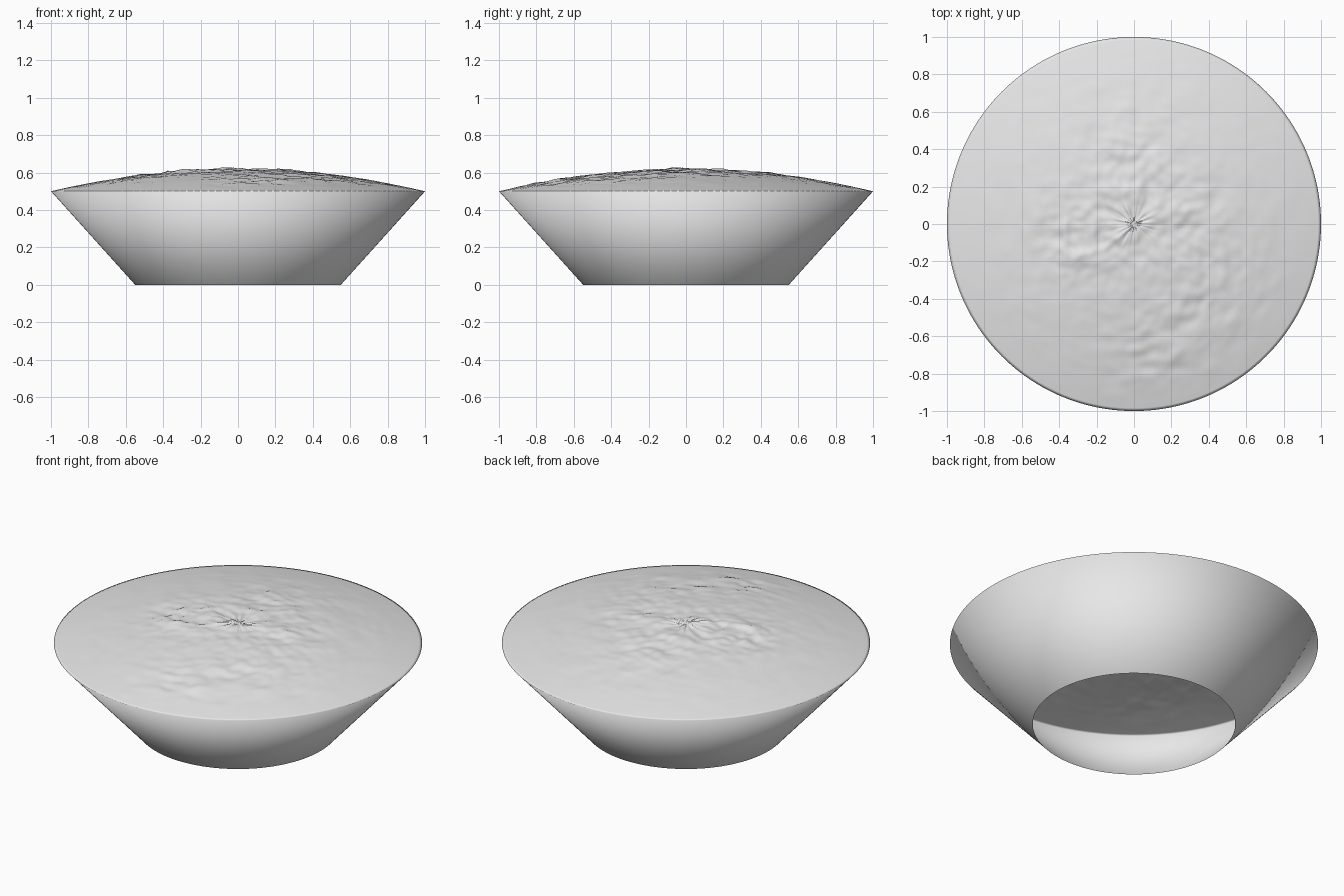
import bpy, bmesh, math
from mathutils import Vector, noise

cube = bpy.data.objects.get("Cube")
if cube:
    bpy.data.objects.remove(cube, do_unlink=True)

SEGMENTS, RINGS = 160, 64
FOOT_R, RIM_Z, DOME_H = 0.55, 0.5, 0.118

# Rough patches on the filling: x, y, radius, strength
PATCHES = [(-0.3, -0.08, 0.2, 1.0), (-0.05, 0.4, 0.22, 0.6),
           (0.1, -0.68, 0.22, 0.6), (0.42, -0.35, 0.26, 0.5),
           (0.3, 0.1, 0.2, 0.45), (0.0, 0.0, 0.2, 0.4)]


def roughness(x, y):
    total = 0.12
    for px, py, radius, strength in PATCHES:
        d = ((x - px) ** 2 + (y - py) ** 2) / radius ** 2
        total += strength * math.exp(-d)
    return min(total, 1.0)


def filling_height(r, angle):
    x, y = r * math.cos(angle), r * math.sin(angle)
    base = RIM_Z + DOME_H * (1 - r * r)
    broad = noise.noise(Vector((x * 8, y * 8, 2)))
    fine = noise.noise(Vector((x * 20, y * 20, 5)))
    lumps = 0.018 * roughness(x, y) * (broad + 0.7 * fine)
    # Fine radial creases around the centre
    crease = noise.noise(Vector((math.cos(angle) * 5, math.sin(angle) * 5, r * 4)))
    lumps += 0.009 * crease * min(r / 0.06, 1) * math.exp(-(r / 0.13) ** 2)
    return base + lumps * min(1, (1 - r) * 5)


def ring(bm, r, height):
    verts = []
    for i in range(SEGMENTS):
        a = math.tau * i / SEGMENTS
        verts.append(bm.verts.new((r * math.cos(a), r * math.sin(a), height(r, a))))
    return verts


# Open-bottomed flared wall and lumpy domed top in one smooth shell
bm = bmesh.new()
rings = [ring(bm, FOOT_R, lambda r, a: 0.0)]
rings += [ring(bm, k / RINGS, filling_height) for k in range(RINGS, 0, -1)]
for lower, upper in zip(rings, rings[1:]):
    for i in range(SEGMENTS):
        j = (i + 1) % SEGMENTS
        bm.faces.new((lower[i], lower[j], upper[j], upper[i]))
centre = bm.verts.new((0, 0, RIM_Z + DOME_H))
for i in range(SEGMENTS):
    bm.faces.new((rings[-1][i], rings[-1][(i + 1) % SEGMENTS], centre))
for face in bm.faces:
    face.smooth = True

mesh = bpy.data.meshes.new("filled_bowl")
bm.to_mesh(mesh)
bm.free()
bowl = bpy.data.objects.new("filled_bowl", mesh)
bpy.context.collection.objects.link(bowl)

# Plain grey
grey = bpy.data.materials.new("light_grey")
grey.use_nodes = True
grey.diffuse_color = (0.8, 0.8, 0.8, 1)
grey.node_tree.nodes["Principled BSDF"].inputs["Base Color"].default_value = (0.8, 0.8, 0.8, 1)
mesh.materials.append(grey)
